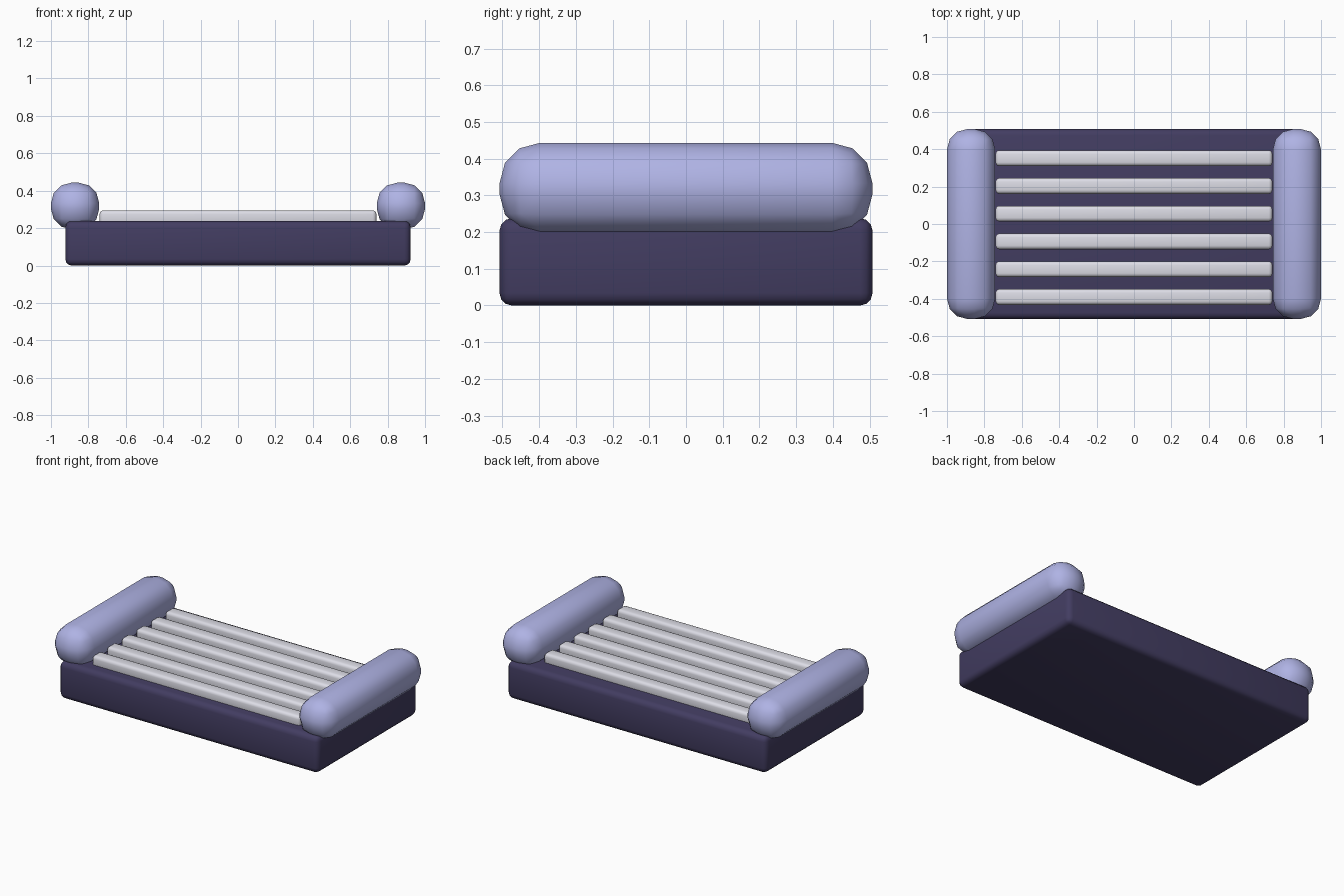
import bpy
import math

if "Cube" in bpy.data.objects:
    bpy.data.objects.remove(bpy.data.objects["Cube"])


def material(name, rgb):
    m = bpy.data.materials.new(name)
    m.diffuse_color = (*rgb, 1)
    m.use_nodes = True
    m.node_tree.nodes["Principled BSDF"].inputs["Base Color"].default_value = m.diffuse_color
    return m


def rounded_box(name, centre, size, radius, segments, mat):
    bpy.ops.mesh.primitive_cube_add(size=1, location=centre)
    ob = bpy.context.object
    ob.name = name
    ob.scale = size
    bpy.ops.object.transform_apply(location=False, rotation=False, scale=True)
    bev = ob.modifiers.new("round_edges", 'BEVEL')
    bev.width = radius
    bev.segments = segments
    bev.limit_method = 'NONE'
    bpy.ops.object.modifier_apply(modifier=bev.name)
    ob.data.materials.append(mat)
    bpy.ops.object.shade_smooth_by_angle(angle=math.radians(40))
    return ob


dark = material("dark_indigo", (0.055, 0.046, 0.12))
lilac = material("lilac", (0.43, 0.45, 0.78))
pale = material("pale_grey", (0.72, 0.72, 0.79))

# Base block
rounded_box("base", (0, 0, 0.119), (1.846, 1.016, 0.238), 0.034, 3, dark)

# Rounded bolsters at both ends
for side, label in ((-1, "left"), (1, "right")):
    rounded_box(label + "_bolster", (side * 0.871, 0, 0.318),
                (0.258, 1.016, 0.25), 0.11, 3, lilac)

# Six slats along the top
for i in range(6):
    rounded_box(f"slat_{i + 1}", (0, 0.352 - i * 0.1484, 0.255),
                (1.48, 0.084, 0.08), 0.02, 3, pale)
